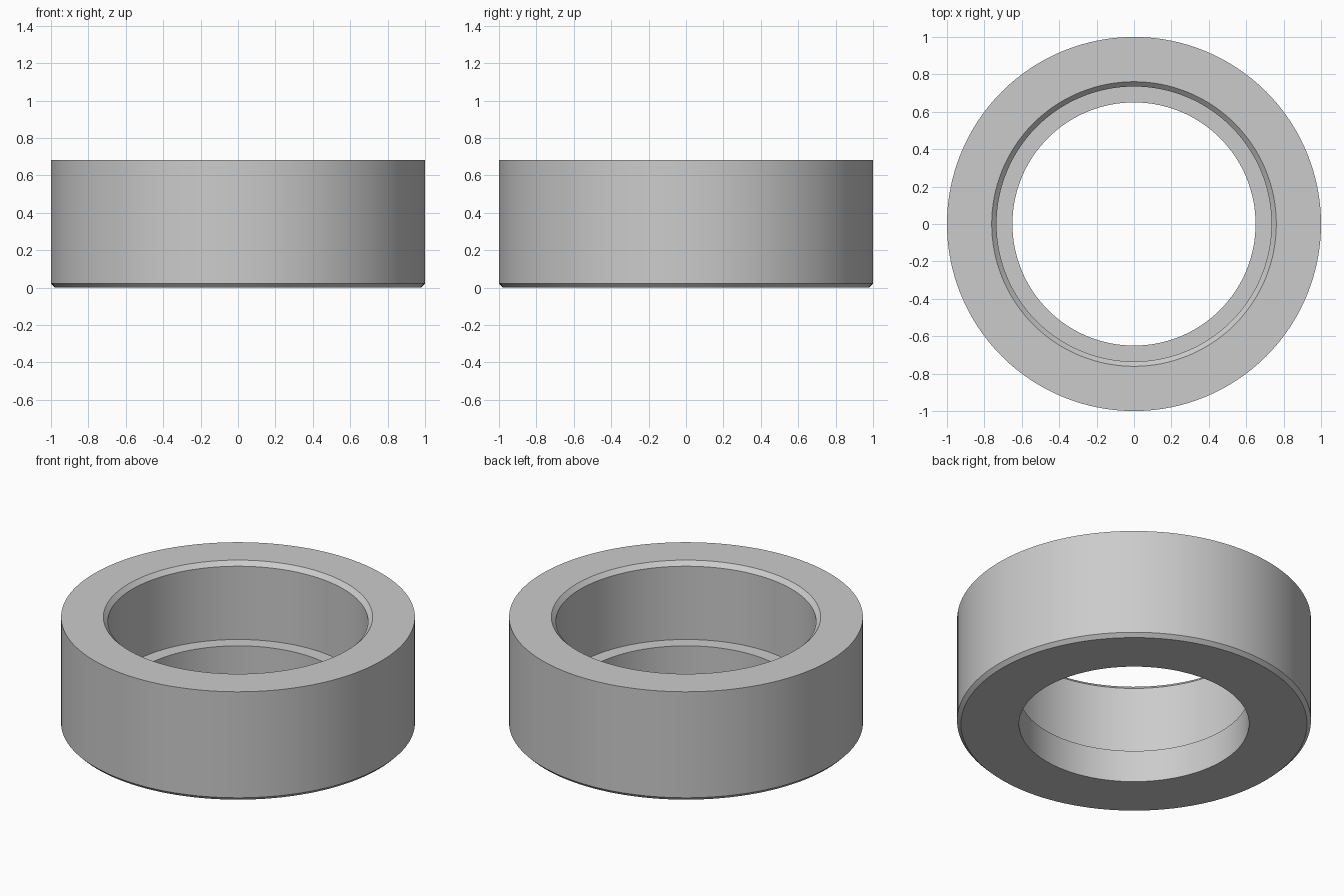
import bpy
import bmesh
import math

cube = bpy.data.objects.get("Cube")
if cube:
    bpy.data.objects.remove(cube, do_unlink=True)

SEGMENTS = 128


def make_material(name, rgb):
    mat = bpy.data.materials.new(name)
    mat.use_nodes = True
    color = (*rgb, 1.0)
    mat.diffuse_color = color
    mat.node_tree.nodes["Principled BSDF"].inputs["Base Color"].default_value = color
    return mat


def lathe(name, profile, mat):
    """Revolve a closed (radius, height) profile around z."""
    bm = bmesh.new()
    rings = []
    for i in range(SEGMENTS):
        a = 2 * math.pi * i / SEGMENTS
        rings.append([bm.verts.new((r * math.cos(a), r * math.sin(a), z)) for r, z in profile])
    n = len(profile)
    for i, ring in enumerate(rings):
        nxt = rings[(i + 1) % SEGMENTS]
        for j in range(n):
            k = (j + 1) % n
            bm.faces.new((ring[j], nxt[j], nxt[k], ring[k]))
    bmesh.ops.recalc_face_normals(bm, faces=bm.faces)
    mesh = bpy.data.meshes.new(name)
    bm.to_mesh(mesh)
    bm.free()
    mesh.materials.append(mat)
    obj = bpy.data.objects.new(name, mesh)
    bpy.context.collection.objects.link(obj)
    return obj


# Bushing ring: chamfered foot, chamfered mouth, wide bore stepping to a narrow one
height = 0.683
outer, bore, through = 1.0, 0.735, 0.65
ledge = 0.2
foot, mouth = 0.022, 0.026

ring_profile = [
    (through, 0),
    (outer - foot, 0),
    (outer, foot),
    (outer, height),
    (bore + mouth, height),
    (bore, height - mouth),
    (bore, ledge),
    (through, ledge),
]
ring = lathe("stepped_ring", ring_profile, make_material("light grey", (0.6, 0.6, 0.6)))

# Smooth walls, crisp rims
bpy.ops.object.select_all(action="DESELECT")
ring.select_set(True)
bpy.context.view_layer.objects.active = ring
bpy.ops.object.shade_smooth_by_angle(angle=math.radians(30))
